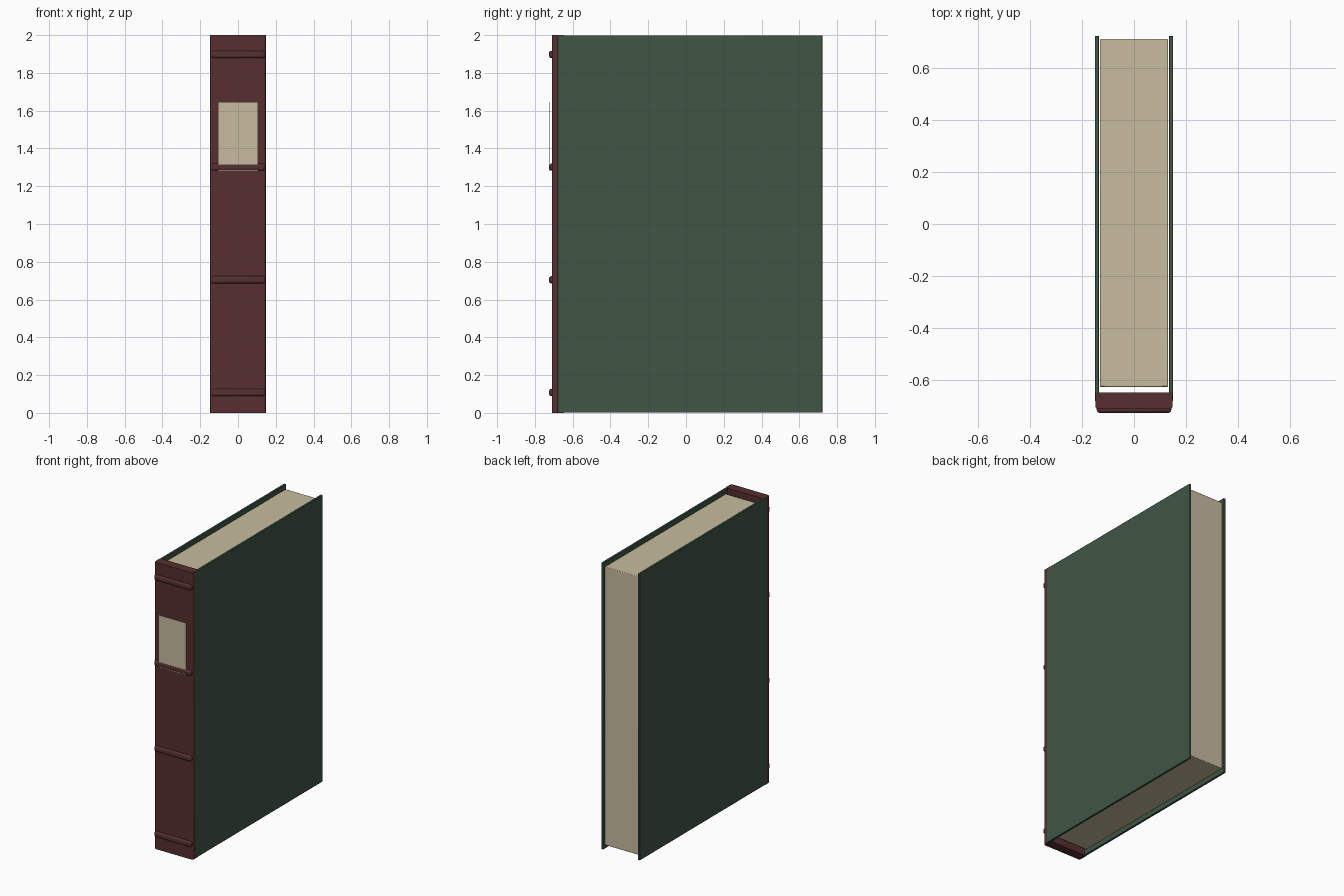
import bpy

if "Cube" in bpy.data.objects:
    bpy.data.objects.remove(bpy.data.objects["Cube"])


def material(name, rgb):
    m = bpy.data.materials.new(name)
    m.diffuse_color = (*rgb, 1)
    m.use_nodes = True
    m.node_tree.nodes["Principled BSDF"].inputs["Base Color"].default_value = m.diffuse_color
    return m


green = material("green_cloth", (0.050, 0.092, 0.059))
red = material("oxblood_leather", (0.092, 0.028, 0.029))
paper = material("cream_paper", (0.58, 0.50, 0.345))


def box(name, x, y, z, mat, bevel=0, segments=2, edges=None):
    """Box from (min, max) ranges; edges optionally picks which edges to round."""
    bpy.ops.mesh.primitive_cube_add(size=1)
    o = bpy.context.object
    o.name = name
    for v in o.data.vertices:
        v.co = [r[0] if c < 0 else r[1] for c, r in zip(v.co, (x, y, z))]
    o.data.materials.append(mat)
    if bevel:
        b = o.modifiers.new("bevel", 'BEVEL')
        b.width, b.segments = bevel, segments
        if edges:
            b.limit_method = 'WEIGHT'
            w = o.data.attributes.new("bevel_weight_edge", 'FLOAT', 'EDGE')
            for e in o.data.edges:
                p, q = (o.data.vertices[i].co for i in e.vertices)
                w.data[e.index].value = 1.0 if edges(p, q) else 0.0
        bpy.ops.object.shade_smooth_by_angle()
    return o


# page block, set in from the cover edges
box("page_block", (-0.131, 0.131), (-0.625, 0.71), (0.03, 1.97), paper, 0.004)

# two cover boards
for side, name in ((-1, "left_cover"), (1, "right_cover")):
    xs = sorted((side * 0.134, side * 0.1495))
    box(name, xs, (-0.68, 0.722), (0.0008, 1.9992), green, 0.003)

# spine with rounded front corners
box("spine", (-0.1485, 0.1485), (-0.71, -0.646), (0, 2), red, 0.012, 3,
    lambda p, q: p.y < -0.7 and q.y < -0.7 and abs(p.z - q.z) > 1)

# raised bands across the spine
for i in range(4):
    z = 0.108 + i * 0.5965
    box(f"spine_band_{i + 1}", (-0.143, 0.143), (-0.725, -0.69),
        (z - 0.019, z + 0.019), red, 0.011, 3)

# blank title label on the spine
box("spine_label", (-0.106, 0.106), (-0.722, -0.719), (1.28, 1.645), paper)
